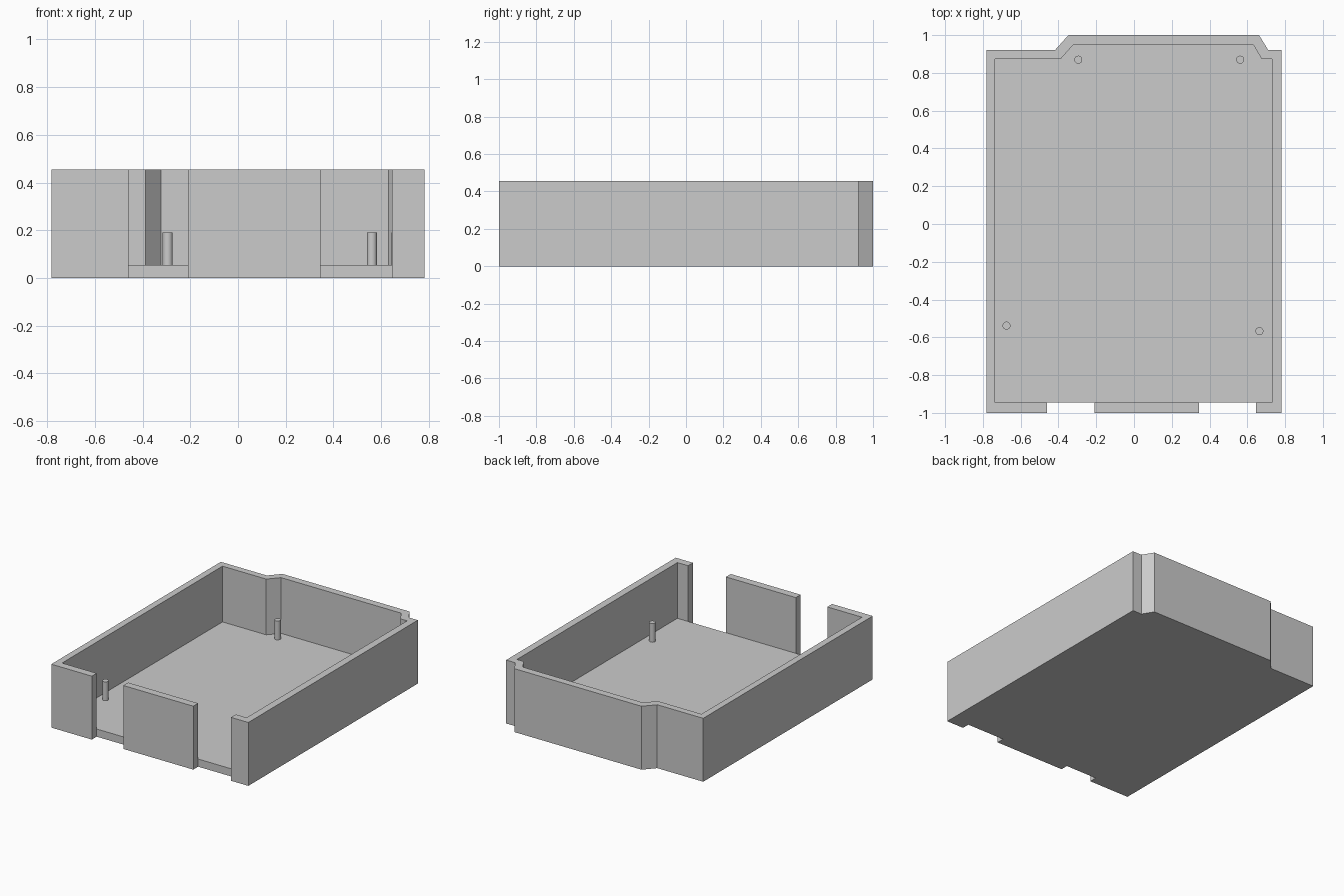
import bpy
import bmesh

cube = bpy.data.objects.get("Cube")
if cube:
    bpy.data.objects.remove(cube, do_unlink=True)

FLOOR, TOP, PEG_TOP = 0.055, 0.455, 0.19
FRONT, FRONT_IN = -1.0, -0.945
GAPS = [(-0.46, -0.21), (0.345, 0.645)]

grey = bpy.data.materials.new("light grey plastic")
grey.use_nodes = True
colour = (0.6, 0.6, 0.6, 1)
grey.diffuse_color = colour
grey.node_tree.nodes["Principled BSDF"].inputs["Base Color"].default_value = colour


def cap(bm, loop, z):
    bm.faces.new([bm.verts.new((x, y, z)) for x, y in loop])


def sides(bm, loop, z0, z1):
    for (ax, ay), (bx, by) in zip(loop, loop[1:] + loop[:1]):
        corners = [(ax, ay, z0), (bx, by, z0), (bx, by, z1), (ax, ay, z1)]
        bm.faces.new([bm.verts.new(c) for c in corners])


# Plan outlines, counter-clockwise from front right to front left
outer = [(0.782, FRONT), (0.782, 0.922), (0.71, 0.922), (0.662, 1.0),
         (-0.347, 1.0), (-0.417, 0.922), (-0.782, 0.922), (-0.782, FRONT)]
inner = [(0.73, FRONT_IN), (0.73, 0.874), (0.676, 0.874), (0.632, 0.948),
         (-0.322, 0.948), (-0.388, 0.874), (-0.735, 0.874), (-0.735, FRONT_IN)]
(a, b), (c, d) = GAPS
notched = outer + [(x, y) for l, r in GAPS for x, y in
                   ((l, FRONT), (l, FRONT_IN), (r, FRONT_IN), (r, FRONT))]
floor = inner + [(x, FRONT_IN) for x in (a, b, c, d)]
main_wall = (outer + [(a, FRONT), (a, FRONT_IN)] + inner[::-1]
             + [(d, FRONT_IN), (d, FRONT)])
front_panel = [(b, FRONT), (c, FRONT), (c, FRONT_IN), (b, FRONT_IN)]

# Tray: notched base with walls rising around the floor
bm = bmesh.new()
cap(bm, notched, 0)
sides(bm, notched, 0, FLOOR)
cap(bm, floor, FLOOR)
for wall in (main_wall, front_panel):
    sides(bm, wall, FLOOR, TOP)
    cap(bm, wall, TOP)
bmesh.ops.remove_doubles(bm, verts=bm.verts, dist=0.0005)
bmesh.ops.dissolve_limit(bm, angle_limit=0.01, verts=bm.verts, edges=bm.edges)
bmesh.ops.recalc_face_normals(bm, faces=bm.faces)
mesh = bpy.data.meshes.new("tray")
bm.to_mesh(mesh)
bm.free()
tray = bpy.data.objects.new("tray", mesh)
bpy.context.collection.objects.link(tray)
mesh.materials.append(grey)

# Locating pegs on the floor
pegs = {"back_right_peg": (-0.295, 0.87), "back_left_peg": (0.562, 0.87),
        "front_right_peg": (-0.675, -0.538), "front_left_peg": (0.664, -0.567)}
for name, (x, y) in pegs.items():
    bpy.ops.mesh.primitive_cylinder_add(
        vertices=32, radius=0.021, depth=PEG_TOP - FLOOR + 0.01,
        location=(x, y, (PEG_TOP + FLOOR - 0.01) / 2))
    peg = bpy.context.object
    peg.name = name
    peg.data.materials.append(grey)
    bpy.ops.object.shade_smooth_by_angle()
